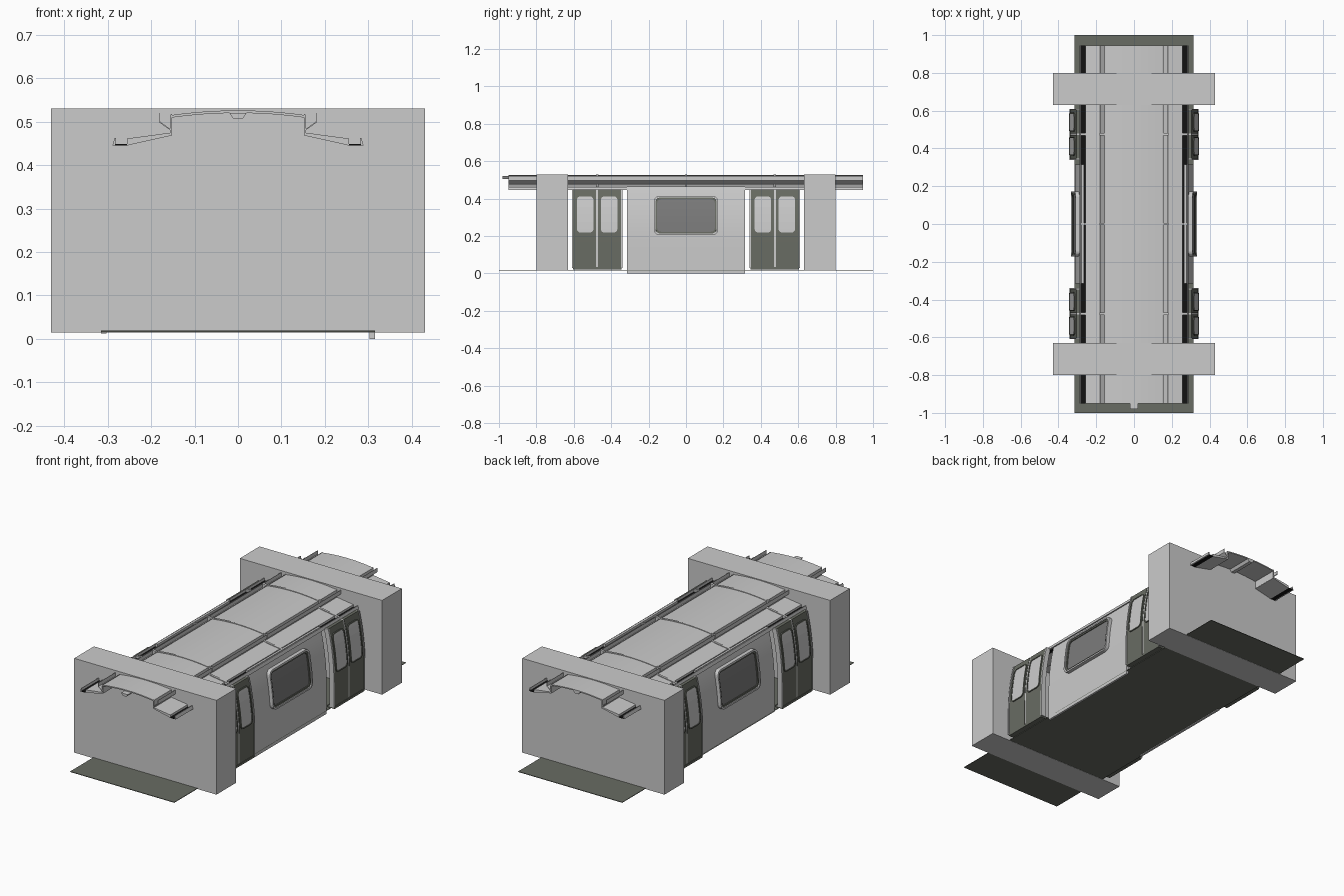
import bpy, math

if "Cube" in bpy.data.objects:
    bpy.data.objects.remove(bpy.data.objects["Cube"])

def mat(name, c):
    m = bpy.data.materials.new(name)
    m.diffuse_color = (*c, 1)
    m.use_nodes = True
    m.node_tree.nodes["Principled BSDF"].inputs["Base Color"].default_value = m.diffuse_color
    return m

OLIVE = mat("olive_grey", (0.14, 0.15, 0.125))
BLACK = mat("black", (0.006, 0.006, 0.006))
GLASS = mat("window_glass", (0.2, 0.2, 0.2))
YELLOW = mat("yellow", (0.8, 0.5, 0.03))

def make(name, verts, faces, material=None, smooth=False):
    me = bpy.data.meshes.new(name)
    me.from_pydata(verts, [], faces)
    ob = bpy.data.objects.new(name, me)
    bpy.context.collection.objects.link(ob)
    bpy.context.view_layer.objects.active = ob
    ob.select_set(True)
    bpy.ops.object.mode_set(mode='EDIT')
    bpy.ops.mesh.select_all(action='SELECT')
    bpy.ops.mesh.normals_make_consistent(inside=False)
    bpy.ops.object.mode_set(mode='OBJECT')
    if smooth:
        bpy.ops.object.shade_smooth_by_angle(angle=math.radians(30))
    ob.select_set(False)
    if material:
        me.materials.append(material)
    return ob

def extrude_y(name, pts, y0, y1, material=None, smooth=False):
    """Closed x-z profile swept along y."""
    n = len(pts)
    v = [(x, y, z) for y in (y0, y1) for x, z in pts]
    f = [(i, (i + 1) % n, n + (i + 1) % n, n + i) for i in range(n)]
    f += [tuple(range(n)), tuple(range(n, 2 * n))]
    return make(name, v, f, material, smooth)

def box(name, x0, x1, y0, y1, z0, z1, material=None):
    return extrude_y(name, [(x0, z0), (x1, z0), (x1, z1), (x0, z1)], y0, y1, material)

def wall_x(z):
    """Outward curve of the car side."""
    return 0.315 - 0.55 * max(0, z - 0.17) ** 2 / 1.15 * 0.9

def sheet(name, s, y0, y1, z0, z1, d0, d1, material=None):
    """Curved slab following the side, s = side sign, d = offsets from it."""
    zs = [z0 + (z1 - z0) * i / 10 for i in range(11)]
    pts = [(s * (wall_x(z) + d1), z) for z in zs]
    pts += [(s * (wall_x(z) + d0), z) for z in reversed(zs)]
    return extrude_y(name, pts, y0, y1, material, True)

def rounded(y0, y1, z0, z1, r):
    """Right half bottom to top, then left half top to bottom."""
    half = []
    for i in range(6):
        a = -math.pi / 2 + i * math.pi / 10
        half.append((y1 - r + r * math.cos(a), z0 + r + r * math.sin(a)))
    half += [(y1, z0 + r + (z1 - z0 - 2 * r) * k / 4) for k in (1, 2, 3)]
    for i in range(6):
        a = i * math.pi / 10
        half.append((y1 - r + r * math.cos(a), z1 - r + r * math.sin(a)))
    return half + [(y0 + y1 - y, z) for y, z in reversed(half)]

def pane(name, s, y0, y1, z0, z1, r, d, material=None):
    loop = rounded(y0, y1, z0, z1, r)
    n = len(loop)
    v = [(s * (wall_x(z) + d), y, z) for y, z in loop]
    return make(name, v, [(i, i + 1, n - 2 - i, n - 1 - i) for i in range(n // 2 - 1)], material)

def frame(name, s, y0, y1, z0, z1, r, w, d0, d1, material=None):
    """Rounded ring around a window."""
    outer = rounded(y0, y1, z0, z1, r)
    inner = rounded(y0 + w, y1 - w, z0 + w, z1 - w, r - w * 0.6)
    n = len(outer)
    v = []
    for lp, d in ((outer, d0), (outer, d1), (inner, d1), (inner, d0)):
        v += [(s * (wall_x(z) + d), y, z) for y, z in lp]
    f = [(k * n + i, k * n + (i + 1) % n, ((k + 1) % 4) * n + (i + 1) % n, ((k + 1) % 4) * n + i)
         for k in range(4) for i in range(n)]
    return make(name, v, f, material)

# Floor and the two large end blocks
box("floor", -0.315, 0.315, -1, 1, 0.016, 0.019, OLIVE)
for s, end in ((-1, "front"), (1, "back")):
    y = sorted((s * 0.63, s * 0.80))
    box(end + "_block", -0.43, 0.43, y[0], y[1], 0.015, 0.53)

# Side walls, windows and doors
for s, side in ((-1, "left"), (1, "right")):
    sheet(side + "_wall", s, -0.315, 0.315, 0 if s > 0 else 0.012, 0.465, -0.012, 0)
    frame(side + "_window_frame", s, -0.172, 0.172, 0.205, 0.415, 0.03, 0.009, 0, 0.02)
    frame(side + "_window_seal", s, -0.163, 0.163, 0.214, 0.406, 0.025, 0.009, 0, 0.014, OLIVE)
    pane(side + "_window_pane", s, -0.156, 0.156, 0.221, 0.399, 0.02, 0.009, GLASS)
    for e in (-1, 1):
        c = e * 0.475
        name = f"{side}_{'front' if e < 0 else 'back'}_door"
        for k in (-1, 1):
            a, b = sorted((c + k * 0.005, c + k * 0.128))
            sheet(name + "_leaf", s, a, b, 0.03, 0.45, 0.008, 0.024, OLIVE)
            wy = c + k * 0.064
            frame(name + "_window_rim", s, wy - 0.05, wy + 0.05, 0.213, 0.418, 0.022, 0.006,
                  0.022, 0.029, OLIVE)
            pane(name + "_window", s, wy - 0.045, wy + 0.045, 0.218, 0.413, 0.018, 0.0265)
            sheet(name + "_jamb", s, *sorted((c + k * 0.128, c + k * 0.135)), 0.03, 0.45, 0, 0.027)
        sheet(name + "_centre_seal", s, c - 0.005, c + 0.005, 0.03, 0.45, 0.008, 0.022)
        x = sorted((s * 0.30, s * 0.342))
        box(name + "_threshold", x[0], x[1], c - 0.13, c + 0.13, 0.022, 0.034, OLIVE)

# Roof: arched middle with stepped channels on both sides
R0, R1 = -0.95, 0.945
xs = [-0.155 + 0.31 * i / 12 for i in range(13)]

def arch(x):
    return 0.515 + 0.011 * (1 - (x / 0.155) ** 2)

def arch_profile(up, down):
    return [(x, arch(x) + up) for x in xs] + [(x, arch(x) - down) for x in reversed(xs)]

extrude_y("roof_arch", arch_profile(0, 0.006), R0, R1, None, True)
parts = {
    "roof_step": ([(0.152, 0.518), (0.157, 0.515), (0.157, 0.47), (0.152, 0.468)], None),
    "roof_fin": ([(0.157, 0.481), (0.181, 0.498), (0.181, 0.52), (0.179, 0.52),
                  (0.179, 0.500), (0.157, 0.484)], None),
    "roof_shoulder": ([(0.153, 0.475), (0.256, 0.461), (0.256, 0.445), (0.153, 0.468)], None),
    "roof_gutter": ([(0.256, 0.449), (0.283, 0.449), (0.283, 0.445), (0.256, 0.445)], BLACK),
    "roof_lip": ([(0.280, 0.445), (0.289, 0.445), (0.284, 0.463), (0.281, 0.463)], None),
}
for s, side in ((-1, "left"), (1, "right")):
    for name, (pts, m) in parts.items():
        extrude_y(side + "_" + name, [(s * x, z) for x, z in pts], R0, R1, m)

# Cross ribs over the roof
for y in (-0.475, 0, 0.475):
    extrude_y("roof_rib", arch_profile(0.003, 0.008), y - 0.006, y + 0.006, None, True)
    for s in (-1, 1):
        rib = [(0.155, 0.479), (0.258, 0.464), (0.284, 0.460), (0.284, 0.446), (0.258, 0.446)]
        extrude_y("shoulder_rib", [(s * x, z) for x, z in rib], y - 0.006, y + 0.006)
        fin = [(0.155, 0.515), (0.182, 0.521), (0.182, 0.498), (0.155, 0.48)]
        extrude_y("fin_rib", [(s * x, z) for x, z in fin], y - 0.006, y + 0.006)

# Ceiling rail under the arch, reaching past the front edge
extrude_y("ceiling_rail", [(-0.02, 0.52), (0.02, 0.52), (0.01, 0.506), (-0.01, 0.506)], -0.98, R1)

# Bench and yellow panel inside
box("bench_seat", 0.19, 0.295, -0.28, 0.28, 0.12, 0.14, YELLOW)
sheet("bench_back", 1, -0.28, 0.28, 0.14, 0.44, -0.02, -0.013, YELLOW)
box("bench_base", 0.23, 0.295, -0.28, 0.28, 0.019, 0.12)
